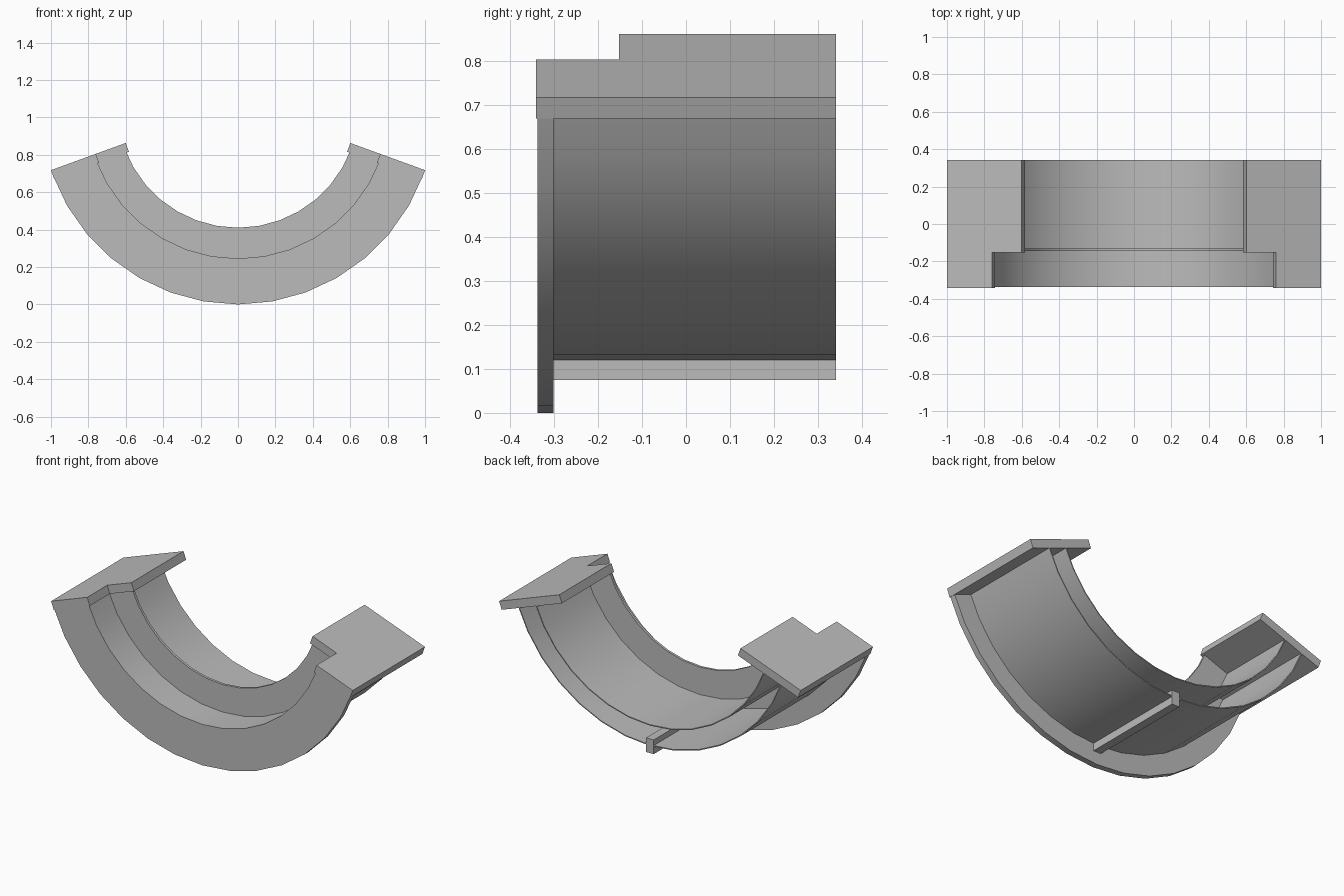
import bpy, bmesh, math
from mathutils import Matrix, Vector

cube = bpy.data.objects.get("Cube")
if cube:
    bpy.data.objects.remove(cube, do_unlink=True)

CZ = 1.055                  # height of the arc centre
HALF = math.radians(70)     # half sweep of the arc
STEPS = 14

grey = bpy.data.materials.new("light grey")
grey.use_nodes = True
grey.diffuse_color = (0.5, 0.5, 0.5, 1)
grey.node_tree.nodes["Principled BSDF"].inputs["Base Color"].default_value = (0.5, 0.5, 0.5, 1)


def finish(name, bm, smooth=False):
    bmesh.ops.recalc_face_normals(bm, faces=bm.faces[:])
    mesh = bpy.data.meshes.new(name)
    bm.to_mesh(mesh)
    bm.free()
    obj = bpy.data.objects.new(name, mesh)
    bpy.context.collection.objects.link(obj)
    mesh.materials.append(grey)
    if smooth:
        bpy.ops.object.select_all(action='DESELECT')
        obj.select_set(True)
        bpy.context.view_layer.objects.active = obj
        bpy.ops.object.shade_smooth_by_angle(angle=math.radians(30))
    return obj


def arc_part(name, r0, r1, y0, y1):
    """Sweep a rectangular section (radius by depth) along the arc."""
    bm = bmesh.new()
    rings = []
    for i in range(STEPS + 1):
        a = -HALF + 2 * HALF * i / STEPS
        rings.append([bm.verts.new((r * math.sin(a), y, CZ - r * math.cos(a)))
                      for r, y in ((r0, y0), (r1, y0), (r1, y1), (r0, y1))])
    for a, b in zip(rings, rings[1:]):
        for k in range(4):
            n = (k + 1) % 4
            bm.faces.new((a[k], a[n], b[n], b[k]))
    bm.faces.new(rings[0])
    bm.faces.new(rings[-1])
    return finish(name, bm, True)


def end_plate(name, side):
    """L-shaped plate lying on the radial line at the end of the arc."""
    outline = [(0.80, -0.342), (1.055, -0.342), (1.055, 0.342),
               (0.63, 0.342), (0.63, -0.152), (0.80, -0.152)]
    along = Vector((side * math.sin(HALF), 0, -math.cos(HALF)))
    normal = Vector((side * math.cos(HALF), 0, math.sin(HALF)))
    bm = bmesh.new()
    base = [bm.verts.new(Vector((0, y, CZ)) + along * r - normal * 0.025)
            for r, y in outline]
    face = bm.faces.new(base)
    ext = bmesh.ops.extrude_face_region(bm, geom=[face])
    verts = [v for v in ext["geom"] if isinstance(v, bmesh.types.BMVert)]
    bmesh.ops.translate(bm, verts=verts, vec=normal * 0.05)
    return finish(name, bm)


def box(name, lo, hi):
    lo, hi = Vector(lo), Vector(hi)
    bm = bmesh.new()
    bmesh.ops.create_cube(bm, size=1, matrix=Matrix.Translation((lo + hi) / 2)
                          @ Matrix.Diagonal((*(hi - lo), 1)))
    return finish(name, bm)


# Curved walls and flanges
arc_part("front_flange", 0.81, 1.055, -0.338, -0.302)
arc_part("outer_shell", 0.931, 0.937, -0.302, 0.342)
arc_part("inner_shell", 0.81, 0.816, -0.338, 0.342)
arc_part("inner_flange", 0.645, 0.81, -0.145, -0.13)

# End plates
end_plate("left_end_plate", 1)
end_plate("right_end_plate", -1)

# Keel rib under the outer shell
box("bottom_rib", (-0.025, -0.302, 0.075), (0.025, 0.342, 0.16))
